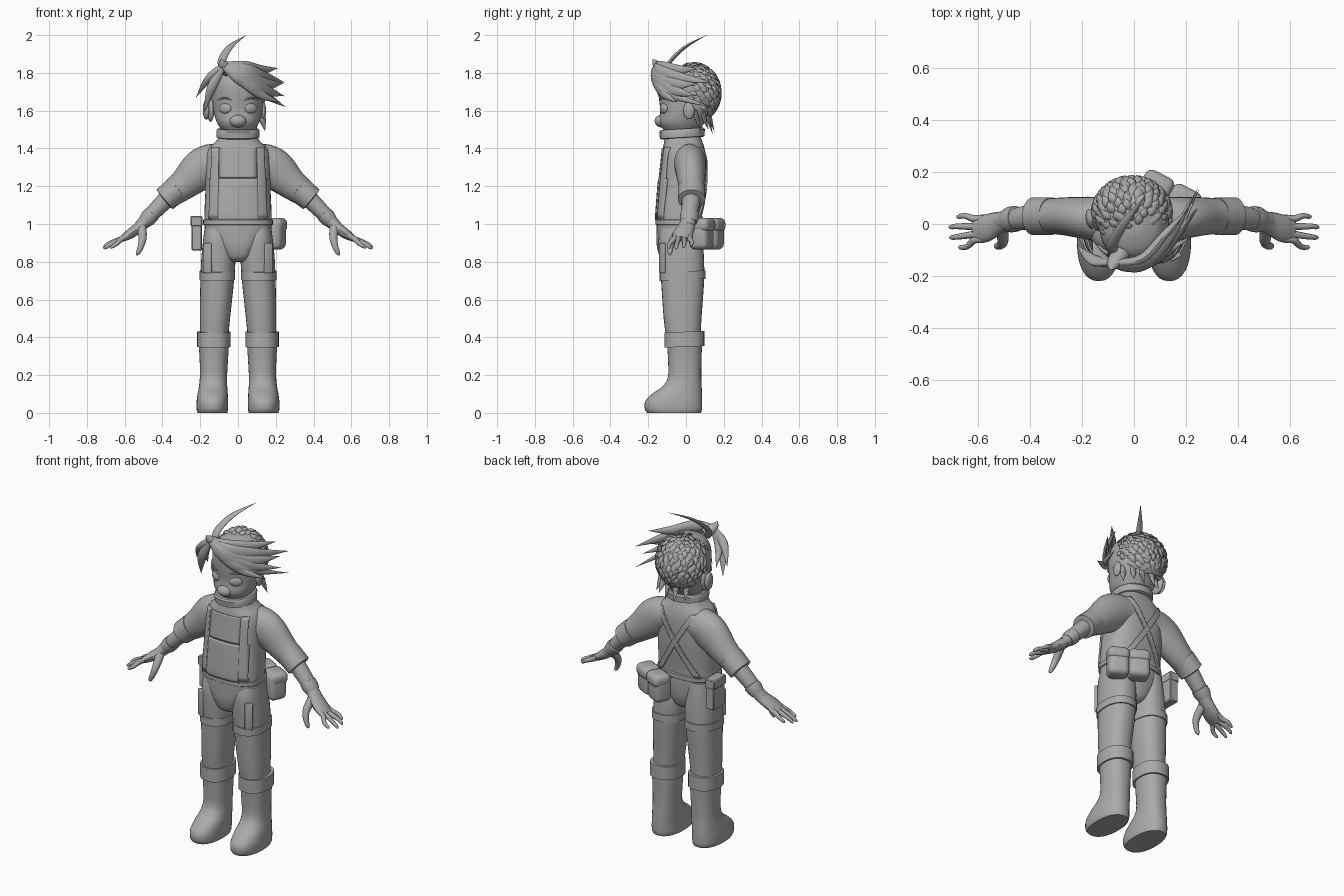
import bpy, bmesh, math, random
from mathutils import Vector

if "Cube" in bpy.data.objects:
    bpy.data.objects.remove(bpy.data.objects["Cube"])
random.seed(4)

grey = bpy.data.materials.new("plain grey")
grey.use_nodes = True
TONE = (0.4, 0.4, 0.4, 1)
grey.diffuse_color = TONE
grey.node_tree.nodes["Principled BSDF"].inputs["Base Color"].default_value = TONE


def finish(name, bm, angle=40):
    bmesh.ops.recalc_face_normals(bm, faces=bm.faces)
    mesh = bpy.data.meshes.new(name)
    bm.to_mesh(mesh)
    bm.free()
    mesh.materials.append(grey)
    ob = bpy.data.objects.new(name, mesh)
    bpy.context.collection.objects.link(ob)
    bpy.context.view_layer.objects.active = ob
    ob.select_set(True)
    bpy.ops.object.shade_smooth_by_angle(angle=math.radians(angle))
    ob.select_set(False)
    return ob


def smooth_rows(rows, steps):
    """Catmull-Rom interpolation of tuples."""
    out = []
    for i in range(len(rows) - 1):
        a, b, c, d = (rows[max(i - 1, 0)], rows[i], rows[i + 1], rows[min(i + 2, len(rows) - 1)])
        for s in range(steps):
            t = s / steps
            out.append(tuple(q + t / 2 * (r - p + t * (2 * p - 5 * q + 4 * r - w + t * (3 * (q - r) + w - p)))
                             for p, q, r, w in zip(a, b, c, d)))
    return out + [tuple(rows[-1])]


def skin(bm, rings):
    loops = [[bm.verts.new(p) for p in ring] for ring in rings]
    n = len(loops[0])
    for a, b in zip(loops, loops[1:]):
        for i in range(n):
            bm.faces.new((a[i], a[(i + 1) % n], b[(i + 1) % n], b[i]))
    bm.faces.new(loops[0])
    bm.faces.new(loops[-1])


def loft(name, rows, power=2.3, sides=32, steps=4, mx=1, tilt=0):
    """Stack of rounded rings: z, x centre, half width, front y, back y."""
    rings = []
    for z, cx, rx, f, b in (smooth_rows(rows, steps) if steps > 1 else rows):
        ring = []
        for k in range(sides):
            c, s = math.cos(math.tau * k / sides), math.sin(math.tau * k / sides)
            px = math.copysign(abs(c) ** (2 / power), c) * rx
            py = (f + b) / 2 + math.copysign(abs(s) ** (2 / power), s) * (b - f) / 2
            ring.append((mx * (cx + px), py, z + tilt * py))
        rings.append(ring)
    bm = bmesh.new()
    skin(bm, rings)
    return finish(name, bm)


def sweep_into(bm, rows, ref, sides=14, steps=4, mx=1):
    """Tube along x, y, z with half width along ref and half thickness across it."""
    path = smooth_rows(rows, steps) if steps > 1 else rows
    pts = [Vector(r[:3]) for r in path]
    rings = []
    for i, r in enumerate(path):
        t = (pts[min(i + 1, len(pts) - 1)] - pts[max(i - 1, 0)]).normalized()
        a = (Vector(ref) - t * t.dot(Vector(ref))).normalized()
        b = t.cross(a)
        ring = [pts[i] + a * math.cos(math.tau * k / sides) * max(r[3], .0008)
                + b * math.sin(math.tau * k / sides) * max(r[4], .0008) for k in range(sides)]
        rings.append([(mx * p.x, p.y, p.z) for p in ring])
    skin(bm, rings)


def sweep(name, rows, ref=(0, 1, 0), **kw):
    bm = bmesh.new()
    sweep_into(bm, rows, ref, **kw)
    return finish(name, bm)


def ball(name, loc, scale, rot=(0, 0, 0)):
    bm = bmesh.new()
    bmesh.ops.create_uvsphere(bm, u_segments=24, v_segments=14, radius=1)
    ob = finish(name, bm)
    ob.location, ob.scale, ob.rotation_euler = loc, scale, rot


def box(name, loc, size, rot=0, bevel=.01, segs=3):
    bm = bmesh.new()
    bmesh.ops.create_cube(bm, size=1)
    for v in bm.verts:
        v.co = Vector([a * b for a, b in zip(v.co, size)])
    bmesh.ops.bevel(bm, geom=bm.edges[:], offset=bevel, segments=segs, affect='EDGES', profile=.5)
    ob = finish(name, bm)
    ob.location, ob.rotation_euler = loc, (0, 0, rot)


# Torso and pelvis
TORSO = [(.96, 0, .176, -.152, .085), (1.05, 0, .178, -.154, .085), (1.2, 0, .172, -.143, .103),
         (1.34, 0, .172, -.127, .106), (1.4, 0, .155, -.122, .098), (1.44, 0, .115, -.115, .085),
         (1.48, 0, .092, -.11, .07)]
loft("torso", TORSO, 2.6, 40)
loft("pelvis", [(.8, 0, .04, -.1, .03), (.82, 0, .072, -.135, .06), (.88, 0, .115, -.154, .082),
                (.95, 0, .16, -.157, .088), (1.01, 0, .18, -.157, .088)], 2.5, 40)
loft("waist_belt", [(.995, 0, .18, -.158, .09), (.998, 0, .184, -.162, .093),
                    (1.022, 0, .184, -.162, .093), (1.025, 0, .178, -.156, .088)], 2.6, 40, 1)
loft("collar", [(1.455, 0, .1, -.125, .085), (1.46, 0, .113, -.138, .097), (1.495, 0, .115, -.142, .1),
                (1.505, 0, .108, -.135, .093), (1.505, 0, .09, -.118, .075), (1.47, 0, .085, -.11, .07)],
     2.1, 36, 1, tilt=.06)


def torso_y(x, z, back):
    for a, b in zip(TORSO, TORSO[1:]):
        if a[0] <= z <= b[0]:
            t = (z - a[0]) / (b[0] - a[0])
            _, _, rx, f, k = [p + t * (q - p) for p, q in zip(a, b)]
            h = max(0, 1 - min(1, abs(x) / rx) ** 2.6) ** (1 / 2.6) * (k - f) / 2
            return (f + k) / 2 + (h if back else -h)


def patch(name, low, high, z0, z1, back=False, thick=.009):
    """Cloth plate hugging the torso between two x ranges."""
    bm = bmesh.new()
    nu, nv = 8, 16
    grid = []
    for j in range(nv + 1):
        t = j / nv
        l, r = [p + t * (q - p) for p, q in zip(low, high)]
        z = z0 + t * (z1 - z0)
        grid.append([bm.verts.new((l + (r - l) * i / nu, torso_y(l + (r - l) * i / nu, z, back)
                                   + (.005 if back else -.005), z)) for i in range(nu + 1)])
    for a, b in zip(grid, grid[1:]):
        for i in range(nu):
            bm.faces.new((a[i], a[i + 1], b[i + 1], b[i]))
    ob = finish(name, bm)
    mod = ob.modifiers.new("thickness", 'SOLIDIFY')
    mod.thickness, mod.offset = thick, 0


# Overall bib and crossed straps
patch("bib_lower", (-.15, .15), (-.15, .15), 1.02, 1.24)
patch("bib_upper", (-.1, .1), (-.1, .1), 1.245, 1.4, thick=.004)
for s, side in ((1, "left"), (-1, "right")):
    patch(side + "_front_strap", (s * .105, s * .152), (s * .1, s * .135), 1.03, 1.405, thick=.014)
    patch(side + "_back_strap", (-s * .145, -s * .11), (s * .095, s * .13), 1.02, 1.405, True)

for s, side in ((1, "left"), (-1, "right")):
    # Legs and boots
    loft(side + "_trouser_leg", [(.36, .128, .072, -.1, .075), (.5, .122, .08, -.118, .082),
         (.7, .11, .089, -.132, .096), (.82, .104, .09, -.142, .095), (.92, .104, .08, -.145, .088),
         (.99, .1, .075, -.13, .08)], 2.3, 32, mx=s)
    for part, z0, z1, cx, rx, f, b in (("thigh_band", .705, .75, .11, .095, -.14, .103),
                                       ("boot_cuff", .35, .43, .128, .088, -.115, .097)):
        loft(side + "_" + part, [(z0, cx, rx - .012, f + .012, b - .012), (z0, cx, rx, f, b),
             (z1, cx, rx, f, b), (z1, cx, rx - .012, f + .012, b - .012)], 2.3, 32, 1, mx=s, tilt=.04)
    box(side + "_garter", (s * .16, -.125, .82), (.045, .02, .16), s * .5, .005)
    loft(side + "_boot", [(0, .135, .078, -.205, .078), (.02, .136, .083, -.218, .085),
         (.06, .136, .083, -.216, .086), (.1, .134, .08, -.18, .085), (.14, .132, .075, -.125, .083),
         (.19, .13, .072, -.096, .081), (.28, .128, .075, -.095, .082), (.36, .128, .08, -.1, .085)],
         2.3, 32, mx=s)
    # Sleeves, forearms and gloves
    sweep(side + "_sleeve", [(.07, .02, 1.335, .085, .085), (.14, .02, 1.322, .085, .103),
          (.2, .025, 1.285, .08, .107), (.28, .03, 1.215, .072, .084), (.345, .03, 1.165, .066, .07)],
          mx=s, sides=24)
    sweep(side + "_cuff", [(.318, .03, 1.19, .06, .06), (.32, .03, 1.188, .073, .072),
          (.388, .03, 1.13, .073, .067), (.392, .03, 1.127, .05, .045)], mx=s, sides=24, steps=1)
    sweep(side + "_forearm", [(.36, .03, 1.15, .05, .047), (.43, .022, 1.08, .046, .043),
          (.52, .01, .985, .036, .032)], mx=s, sides=20)
    sweep(side + "_glove_cuff", [(.452, .02, 1.055, .04, .035), (.455, .02, 1.052, .05, .044),
          (.477, .017, 1.03, .05, .044), (.495, .014, 1.01, .042, .036)], mx=s, sides=20, steps=1)
    sweep(side + "_palm", [(.49, .01, 1.015, .037, .033), (.53, 0, .978, .046, .03),
          (.575, -.018, .945, .053, .026), (.615, -.025, .92, .046, .016)], mx=s)
    sweep(side + "_thumb", [(.51, -.02, .98, .026, .024), (.505, -.065, .925, .021, .02),
          (.515, -.082, .88, .016, .016), (.53, -.085, .845, .011, .011), (.536, -.085, .833, 0, 0)],
          ref=(1, 0, 0), mx=s)
    fingers = ((.02, .685, .028, .885), (-.01, .715, -.012, .875), (-.04, .712, -.052, .868), (-.062, .678, -.09, .872))
    for n, (y, tx, ty, tz) in enumerate(fingers):
        sweep(f"{side}_finger_{n + 1}", [(.58, y + .003, .94, .014, .014), (.615, y, .922, .014, .015),
              (tx - .035, ty + .003, tz + .023, .011, .012), (tx - .008, ty, tz + .005, .008, .008),
              (tx, ty, tz, 0, 0)], mx=s, sides=10)
    # Eyes
    ball(side + "_eye", (s * .068, -.118, 1.612), (.036, .014, .027), (0, 0, s * .5))
    sweep(side + "_brow", [(.03, -.14, 1.655, 0, 0), (.07, -.131, 1.667, .006, .006),
          (.11, -.095, 1.655, 0, 0)], mx=s, sides=8)

# Head
loft("head", [(1.47, 0, .06, -.09, .05), (1.5, 0, .088, -.12, .075), (1.54, 0, .113, -.142, .1),
              (1.6, 0, .13, -.136, .14), (1.68, 0, .135, -.145, .16), (1.75, 0, .13, -.145, .165),
              (1.81, 0, .098, -.11, .125), (1.84, 0, .04, -.04, .07)], 2.2, 36)
ball("muzzle", (0, -.128, 1.545), (.045, .038, .034))
ball("left_ear", (.135, .015, 1.6), (.014, .03, .045))
for n, (x, r) in enumerate(((-.145, .056), (-.168, .046))):
    ball(f"ear_cup_{n + 1}", (x, .02, 1.605), (.018, r * .85, r * 1.15), (0, 0, .15))

# Cropped hair made of overlapping tufts
C, R = Vector((-.008, .04, 1.695)), Vector((.146, .137, .15))
ball("hair_cap", C, R)
on_skull = lambda d, k: C + Vector([a * b * k for a, b in zip(d, R)])
bm = bmesh.new()
COUNT = 260
for i in range(COUNT):
    z = 1 - 2 * (i + .5) / COUNT
    ang = i * 2.39996
    d = Vector((math.cos(ang) * math.sqrt(1 - z * z), math.sin(ang) * math.sqrt(1 - z * z), z))
    if d.y < -.15 and z < .55 or z < -.85 or d.y < .25 and z < -.2:
        continue
    flow = Vector((random.uniform(-.35, .35), .75, -.8))
    flow = (flow - d * flow.dot(d)).normalized()
    length = random.uniform(.3, .5)
    rows = []
    for t, k, w in ((0, .97, .006), (.45, 1.03, .017), (1, 1.09, 0)):
        p = on_skull((d + flow * length * t).normalized(), k)
        rows.append((*p, w, w * .5))
    sweep_into(bm, rows, d.cross(flow), sides=6, steps=3)
finish("cropped_hair", bm, 50)

# Nape tufts
for n, (x, y, z) in enumerate(((-.07, .12, 1.5), (-.02, .15, 1.49), (.04, .14, 1.48), (.09, .12, 1.5), (.13, .08, 1.49))):
    sweep(f"nape_tuft_{n + 1}", [(x * .9, y - .03, 1.6, .02, .01), (x, y - .02, 1.55, .018, .01),
          (x * 1.1, y, z, 0, 0)], ref=(1, 0, 0), sides=8)

# Swept fringe: middle point, tip and width of each lock
fringe = (((.03, -.135, 1.83), (.12, -.04, 1.815), (.21, .06, 1.825), .034),
          ((.04, -.15, 1.805), (.14, -.05, 1.775), (.245, .135, 1.75), .042),
          ((.03, -.16, 1.785), (.14, -.07, 1.74), (.24, .06, 1.745), .044),
          ((.02, -.165, 1.78), (.135, -.085, 1.715), (.246, .06, 1.677), .042),
          ((.0, -.165, 1.78), (.125, -.1, 1.695), (.25, .13, 1.62), .034),
          ((.02, -.162, 1.765), (.12, -.11, 1.685), (.225, -.045, 1.645), .03))
for n, (a, b, tip, w) in enumerate(fringe):
    sweep(f"fringe_lock_{n + 1}", [(-.09, -.15, 1.845, .012, .012), (*a, w, .02), (*b, w * .8, .017), (*tip, 0, 0)],
          ref=(0, 0, 1), steps=6)
for n, (mid, tip, w) in enumerate((((-.155, -.14, 1.77), (-.222, -.08, 1.67), .024),
                                   ((-.14, -.145, 1.72), (-.178, -.1, 1.59), .026),
                                   ((-.13, -.13, 1.75), (-.16, -.06, 1.65), .024))):
    sweep(f"side_lock_{n + 1}", [(-.075, -.15, 1.84, .015, .012), (*mid, w, .015), (*tip, 0, 0)],
          ref=(1, 0, .6), steps=6)

# Upright curved lock and its root
sweep("fringe_root", [(-.09, -.178, 1.875, 0, 0), (-.08, -.155, 1.845, .026, .022),
      (-.05, -.11, 1.81, .036, .03)], ref=(1, 0, 0))
sweep("upright_lock", [(-.075, -.11, 1.81, .018, .012), (-.085, -.08, 1.865, .022, .011),
      (-.04, 0, 1.94, .017, .008), (.045, .11, 2, 0, 0)], ref=(1, 0, 0), steps=6)

# Hip bags
for n, (x, y) in enumerate(((.082, .137), (.187, .083))):
    box(f"hip_pouch_{n + 1}", (x, y, .945), (.118, .105, .16), -.48, .03, 4)
    box(f"hip_pouch_flap_{n + 1}", (x + .004, y + .006, .995), (.124, .108, .075), -.48, .03, 4)
box("hip_case", (-.218, .03, .945), (.055, .11, .17), 0, .005, 1)
box("hip_case_lid", (-.22, .03, 1.015), (.063, .116, .055), 0, .005, 1)
